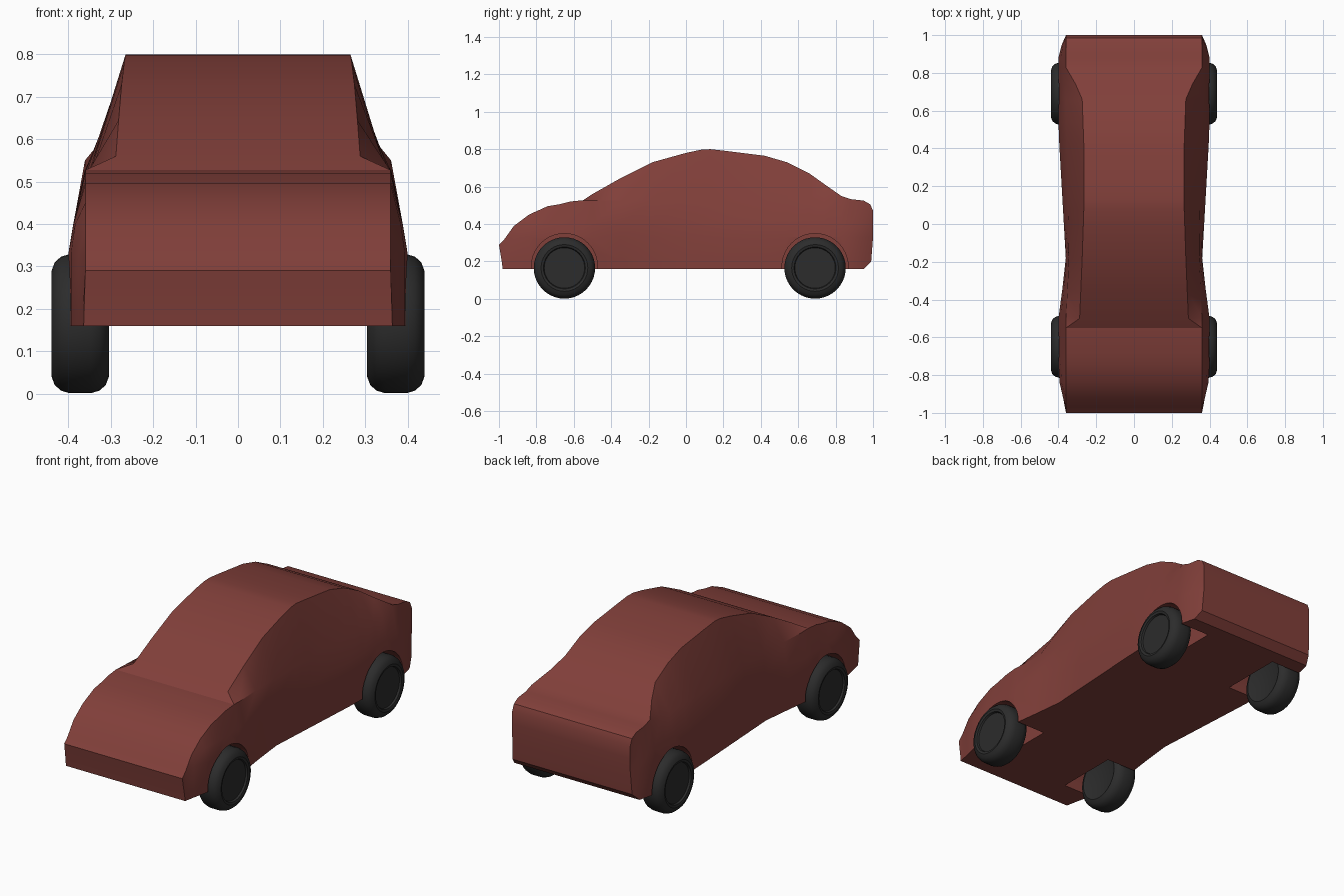
import bpy, bmesh, math

if "Cube" in bpy.data.objects:
    bpy.data.objects.remove(bpy.data.objects["Cube"])


def material(name, color):
    m = bpy.data.materials.new(name)
    m.diffuse_color = (*color, 1)
    m.use_nodes = True
    m.node_tree.nodes["Principled BSDF"].inputs["Base Color"].default_value = m.diffuse_color
    return m


def lerp(table, y):
    if y <= table[0][0]:
        return table[0][1]
    for (a, va), (b, vb) in zip(table, table[1:]):
        if y <= b:
            return va + (vb - va) * (y - a) / (b - a)
    return table[-1][1]


def make_object(name, bm, mat):
    bmesh.ops.recalc_face_normals(bm, faces=bm.faces[:])
    me = bpy.data.meshes.new(name)
    bm.to_mesh(me)
    bm.free()
    ob = bpy.data.objects.new(name, me)
    bpy.context.collection.objects.link(ob)
    if mat:
        me.materials.append(mat)
    return ob


def activate(ob):
    bpy.ops.object.select_all(action='DESELECT')
    ob.select_set(True)
    bpy.context.view_layer.objects.active = ob


paint = material("red_paint", (0.22, 0.05, 0.042))
rubber = material("dark_rubber", (0.025, 0.025, 0.025))

# Side profile of the upper surface (y, z)
roofline = [(-1, .29), (-.97, .32), (-.92, .39), (-.84, .45), (-.74, .495),
            (-.68, .505), (-.62, .52), (-.55, .527), (-.5, .56), (-.35, .645),
            (-.18, .73), (0, .78), (.08, .797), (.13, .8), (.22, .79),
            (.42, .765), (.54, .73), (.66, .67), (.74, .613), (.83, .55),
            (.88, .533), (.95, .525), (.985, .505), (1, .47)]
# Half widths along y: lower body, shoulder line, roof edge
lower = [(-1, .36), (-.87, .385), (-.82, .4), (-.47, .4), (-.35, .38),
         (-.2, .36), (.5, .4), (.91, .4), (1, .36)]
shoulder = [(-1, .36), (-.5, .36), (-.2, .345), (.3, .352), (.6, .362), (1, .36)]
roof_edge = [(-.55, .36), (-.5, .288), (-.2, .275), (.1, .265), (.4, .265),
             (.68, .275), (.83, .36)]


def section(y, top):
    """Half outline of the body at one station, bottom to top."""
    cabin = -.55 < y < .83
    zs = .525 if cabin else top
    pts = []
    for z, lo, hi in ((.16, -.98, .95), (.2, -.985, .99), (.33, -1, 1), (.4, -1, 1)):
        yy = min(max(y, lo), hi)
        w, s = lerp(lower, yy), lerp(shoulder, yy)
        if z > .35:
            w += (s - w) * .3
        if z >= zs:
            z, yy, w = zs, y, s
        pts.append((w, yy, z))
    pts.append((lerp(shoulder, y), y, zs))
    pts.append((lerp(roof_edge, y), y, top) if cabin else pts[-1])
    return pts


# Body shell lofted through the stations
bm = bmesh.new()
rings = []
for y, z in roofline:
    half = section(y, z)
    outline = half + [(-a, b, c) for a, b, c in reversed(half)]
    rings.append([bm.verts.new(p) for p in outline])
n = len(rings[0])
for r, s in zip(rings, rings[1:]):
    for i in range(n):
        j = (i + 1) % n
        bm.faces.new((r[i], r[j], s[j], s[i]))
for r in (rings[0], rings[-1]):
    for i in range(n // 2 - 1):
        bm.faces.new((r[i], r[i + 1], r[n - 2 - i], r[n - 1 - i]))
bmesh.ops.remove_doubles(bm, verts=bm.verts[:], dist=.0005)
bmesh.ops.dissolve_degenerate(bm, edges=bm.edges[:], dist=.0005)
body = make_object("body", bm, paint)


def lathe(name, profile, x, y, z, side, mat, steps=40):
    """Spin (offset along x, radius) points about an x axis."""
    bm = bmesh.new()
    loops = []
    for off, r in profile:
        loops.append([bm.verts.new((x * side + off * side,
                                    y + r * math.cos(2 * math.pi * k / steps),
                                    z + r * math.sin(2 * math.pi * k / steps)))
                      for k in range(steps)])
    for a, b in zip(loops, loops[1:]):
        for k in range(steps):
            m = (k + 1) % steps
            bm.faces.new((a[k], a[m], b[m], b[k]))
    bm.faces.new(loops[0])
    bm.faces.new(loops[-1])
    return make_object(name, bm, mat)


# Wheel arches cut from the body, and wheels
tyre = [(-.06, .11), (-.0675, .125), (-.06, .145), (-.045, .158), (-.025, .164),
        (.025, .164), (.045, .158), (.06, .145), (.0675, .125),
        (.064, .112), (.054, .108)]
for side, sname in ((1, "left"), (-1, "right")):
    for y, yname in ((-.65, "front"), (.69, "rear")):
        cutter = lathe("arch_cutter", [(-.15, .177), (.15, .177)], .37, y, .172,
                       side, paint)
        cutter.hide_render = True
        mod = body.modifiers.new("arch", 'BOOLEAN')
        mod.object = cutter
        mod.operation = 'DIFFERENCE'
        mod.solver = 'EXACT'
        activate(body)
        bpy.ops.object.modifier_apply(modifier=mod.name)
        bpy.data.objects.remove(cutter)

        wheel = lathe(f"{yname}_{sname}_wheel", tyre, .372, y, .165, side, rubber)
        activate(wheel)
        bpy.ops.object.shade_smooth_by_angle(angle=math.radians(35))

activate(body)
bpy.ops.object.shade_smooth_by_angle(angle=math.radians(25))
